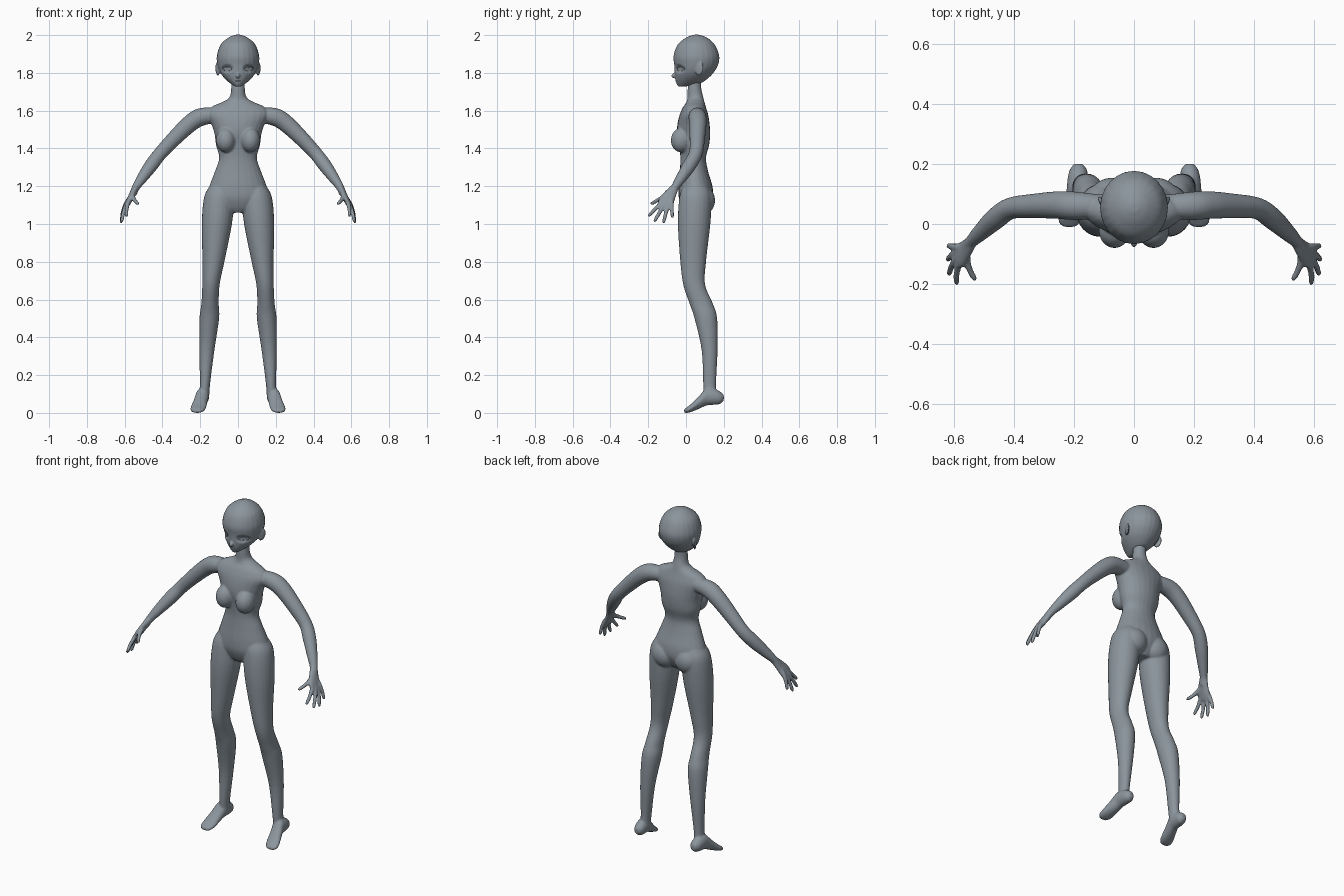
import bpy
import bmesh
import math
from mathutils import Matrix, Vector
from mathutils.bvhtree import BVHTree

cube = bpy.data.objects.get("Cube")
if cube:
    bpy.data.objects.remove(cube, do_unlink=True)

grey = bpy.data.materials.new("slate_grey")
grey.use_nodes = True
colour = (0.26, 0.30, 0.335, 1)
grey.diffuse_color = colour
grey.node_tree.nodes["Principled BSDF"].inputs["Base Color"].default_value = colour

X, Y, Z = Vector((1, 0, 0)), Vector((0, 1, 0)), Vector((0, 0, 1))
BOTH = (1, -1)


def spline(rows, steps=5):
    """Smooth a list of rows with a Catmull-Rom curve."""
    rows = [Vector(r) for r in rows]
    ext = [rows[0]] + rows + [rows[-1]]
    out = []
    for a, b, c, d in zip(ext, ext[1:], ext[2:], ext[3:]):
        for i in range(steps):
            t = i / steps
            out.append(0.5 * (2 * b + (c - a) * t + (2 * a - 5 * b + 4 * c - d) * t * t
                              + (3 * b - a - 3 * c + d) * t ** 3))
    return out + [rows[-1]]


def tube(bm, rows, sides=(1,), ref=X, axis=None, segments=24):
    """Loft rows of (x, y, z, radius along ref, other radius)."""
    rings = spline(rows)
    for s in sides:
        loops = []
        for i, r in enumerate(rings):
            centre = Vector(r[:3])
            ahead = Vector(rings[min(i + 1, len(rings) - 1)][:3])
            behind = Vector(rings[max(i - 1, 0)][:3])
            t = axis or (ahead - behind).normalized()
            u = (ref - t * ref.dot(t)).normalized()
            w = t.cross(u)
            loop = []
            for k in range(segments):
                a = math.tau * k / segments
                p = centre + u * r[3] * math.cos(a) + w * r[4] * math.sin(a)
                loop.append(bm.verts.new((p.x * s, p.y, p.z)))
            loops.append(loop)
        for low, high in zip(loops, loops[1:]):
            for k in range(segments):
                n = (k + 1) % segments
                bm.faces.new((low[k], low[n], high[n], high[k]))
        bm.faces.new(loops[0])
        bm.faces.new(loops[-1])


def ball(bm, centre, radii, sides=BOTH, turn=0, tilt=0):
    """Ellipsoid, repeated on the given sides."""
    for s in sides:
        m = (Matrix.Translation((centre[0] * s, centre[1], centre[2]))
             @ Matrix.Rotation(turn * s, 4, "Z") @ Matrix.Rotation(tilt, 4, "X")
             @ Matrix.Diagonal((*radii, 1)))
        bmesh.ops.create_uvsphere(bm, u_segments=24, v_segments=16, radius=1, matrix=m)


def finish(bm, name, voxel=None, rounds=4):
    """Make the object and, if asked, fuse its shells into one smooth skin."""
    bmesh.ops.recalc_face_normals(bm, faces=bm.faces)
    mesh = bpy.data.meshes.new(name)
    bm.to_mesh(mesh)
    bm.free()
    obj = bpy.data.objects.new(name, mesh)
    bpy.context.scene.collection.objects.link(obj)
    if voxel:
        remesh = obj.modifiers.new("fuse", "REMESH")
        remesh.mode = "VOXEL"
        remesh.voxel_size = voxel
        soften = obj.modifiers.new("soften", "SMOOTH")
        soften.factor = 0.5
        soften.iterations = rounds
        bpy.context.view_layer.update()
        graph = bpy.context.evaluated_depsgraph_get()
        baked = bpy.data.meshes.new_from_object(obj.evaluated_get(graph))
        obj.modifiers.clear()
        obj.data = baked
    obj.data.materials.clear()
    obj.data.materials.append(grey)
    for face in obj.data.polygons:
        face.use_smooth = True
    return obj


body = bmesh.new()

# Neck and torso: depth centre, height, half width, half depth
torso = [(.05, 1.79, .034, .033), (.045, 1.72, .036, .036), (.05, 1.67, .046, .042),
         (.05, 1.645, .085, .048), (.045, 1.62, .14, .06), (.042, 1.58, .165, .075),
         (.04, 1.53, .142, .085), (.04, 1.48, .125, .088), (.043, 1.42, .117, .08),
         (.038, 1.35, .1, .068), (.042, 1.28, .122, .075), (.05, 1.2, .152, .09),
         (.052, 1.14, .165, .09), (.05, 1.09, .12, .07), (.05, 1.06, .05, .05)]
tube(body, [(0, *row) for row in torso], axis=Z)
ball(body, (.065, -.022, 1.445), (.052, .058, .066), tilt=-.15)
ball(body, (.073, .09, 1.125), (.074, .064, .075))

# Legs
tube(body, [(.09, .05, 1.2, .06, .065), (.1, .05, 1.14, .08, .085),
            (.112, .043, 1, .08, .086), (.13, .038, .8, .058, .068),
            (.143, .043, .68, .046, .058), (.148, .08, .58, .046, .062),
            (.152, .105, .5, .052, .06), (.165, .125, .33, .04, .042),
            (.175, .125, .15, .027, .034), (.18, .13, .08, .028, .034)],
     sides=BOTH, axis=Z)

# Feet, from heel to toes
tube(body, [(.185, .2, .08, .014, .016), (.185, .18, .08, .029, .033),
            (.187, .15, .085, .034, .042), (.19, .11, .085, .035, .046),
            (.2, .07, .056, .037, .034), (.21, .03, .028, .041, .022),
            (.215, .005, .015, .036, .015), (.215, -.01, .01, .02, .009)],
     sides=BOTH, axis=-Y)

# Arms, from shoulder to wrist
arm = [(.1, .058, 1.575, .038), (.19, .06, 1.568, .047), (.25, .063, 1.535, .046),
       (.33, .06, 1.46, .041), (.41, .052, 1.375, .036), (.46, .018, 1.31, .036),
       (.51, -.028, 1.24, .028), (.54, -.058, 1.195, .021), (.555, -.08, 1.16, .02)]
tube(body, [(*row, row[-1]) for row in arm], sides=BOTH, ref=Y)

# Palms
tube(body, [(.54, -.058, 1.195, .021, .019), (.56, -.085, 1.155, .034, .017),
            (.578, -.105, 1.12, .042, .015), (.59, -.12, 1.095, .034, .011)],
     sides=BOTH, ref=Y)

# Fingers and thumb fan out from the wrist to their tips
wrist = Vector((.555, -.08, 1.165))
tips = [(.527, -.187, 1.105), (.59, -.2, 1.04), (.615, -.168, 1.012),
        (.62, -.12, 1.005), (.617, -.072, 1.032)]
for tip in tips:
    end = Vector(tip)
    rows = []
    for t, r in ((0, .011), (.4, .012), (.7, .0105), (.92, .0095), (1, .006)):
        p = wrist.lerp(end, t) + X * .012 * math.sin(math.pi * t)
        rows.append((*p, r, r))
    tube(body, rows, sides=BOTH, ref=Y, segments=12)
finish(body, "body", voxel=.0055)

# Head: height, half width, front and back
skull = bmesh.new()
levels = [(2.002, .015, .04, .07), (1.986, .052, 0, .112), (1.95, .092, -.044, .152),
          (1.89, .112, -.066, .176), (1.84, .108, -.062, .169), (1.8, .093, -.06, .145),
          (1.77, .07, -.057, .115), (1.745, .042, -.051, .075), (1.728, .016, -.042, 0)]
tube(skull, [(0, (f + b) / 2, z, w, (b - f) / 2) for z, w, f, b in levels], axis=Z)

# Nose and ears
ball(skull, (0, -.061, 1.787), (.011, .018, .013), sides=(1,), tilt=.5)
ball(skull, (.107, .07, 1.822), (.008, .024, .037), turn=-.45, tilt=-.15)
head = finish(skull, "head", voxel=.0045, rounds=3)

# Press the eye sockets in
for v in head.data.vertices:
    if v.co.y < .02:
        d = math.hypot((abs(v.co.x) - .058) / .036, (v.co.z - 1.822) / .026)
        v.co.y += .012 * max(0, 1 - d * d)
head.data.update()
bpy.context.view_layer.update()
surface = BVHTree.FromObject(head, bpy.context.evaluated_depsgraph_get())


def face_line(bm, points, sides, radius):
    """Thin raised line laid on the face."""
    rows = []
    for x, z in points:
        hit = surface.ray_cast(Vector((x, -1, z)), Y)[0]
        if hit:
            rows.append((*hit, radius, radius))
    tube(bm, rows, sides=sides, ref=Z, segments=8)


# Eyelids and lips
lines = bmesh.new()
for rise, thick in ((.013, .0025), (-.011, .0015)):
    arc = [(.058 - .024 * math.cos(math.pi * i / 8),
            1.822 + rise * math.sin(math.pi * i / 8)) for i in range(9)]
    face_line(lines, arc, BOTH, thick)
face_line(lines, [(i * .004, 1.757) for i in range(-3, 4)], (1,), .002)
finish(lines, "eyelids_and_lips")
